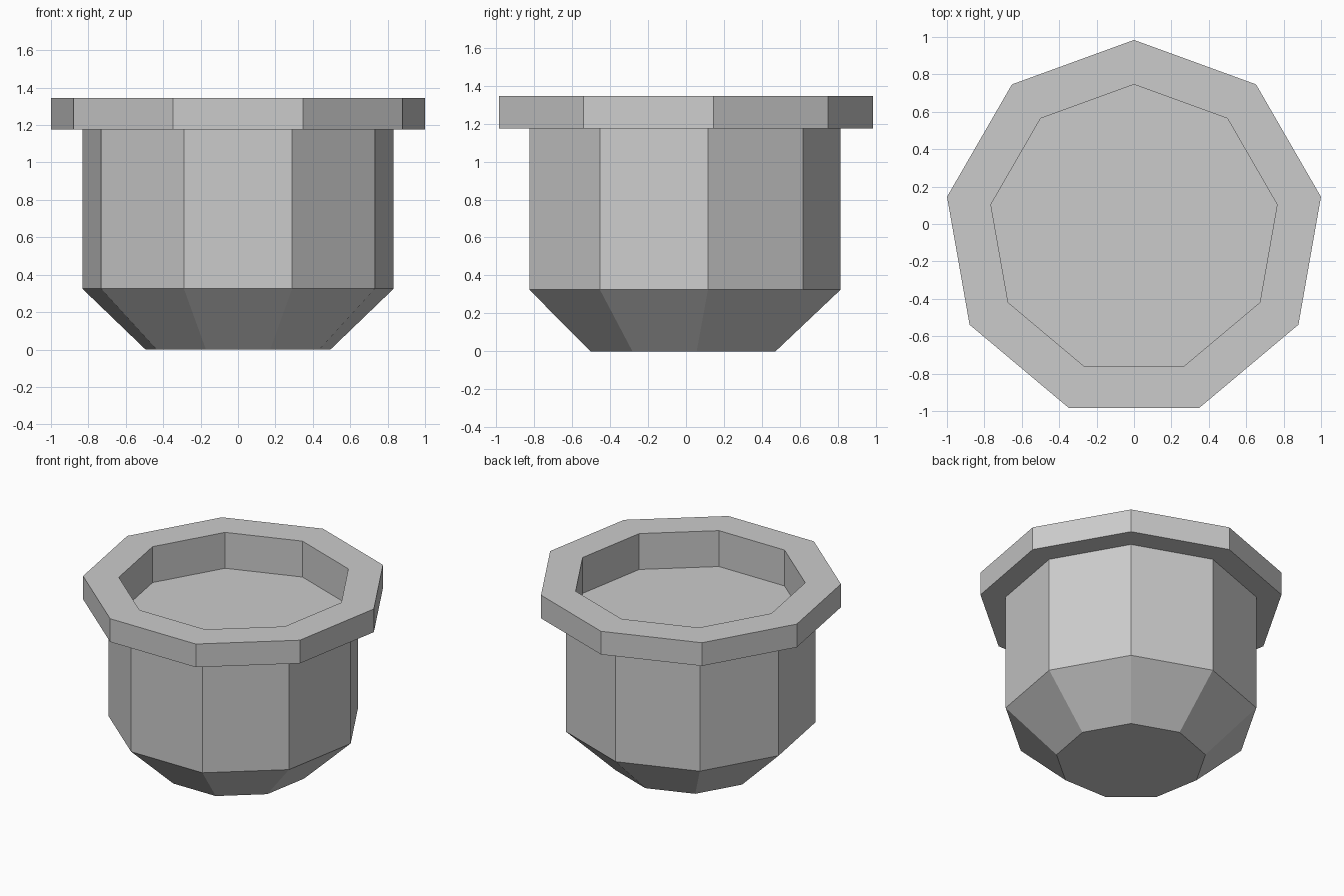
import bpy, bmesh
from math import cos, sin, tau, pi

if "Cube" in bpy.data.objects:
    bpy.data.objects.remove(bpy.data.objects["Cube"])

SIDES = 9
CENTRE_Y = -0.031

# Pot outline as (radius, height): base, taper, body, rim, hollow, sunken floor
PROFILE = [(0.502, 0.0), (0.845, 0.325), (0.845, 1.175), (1.015, 1.175),
           (1.015, 1.345), (0.777, 1.345), (0.777, 1.082)]


def lathe(name, profile):
    bm = bmesh.new()
    rings = []
    for r, z in profile:
        rings.append([bm.verts.new((r * cos(pi / 2 + tau * i / SIDES),
                                    r * sin(pi / 2 + tau * i / SIDES) + CENTRE_Y, z))
                      for i in range(SIDES)])
    # Side walls between neighbouring rings
    for low, high in zip(rings, rings[1:]):
        for i in range(SIDES):
            j = (i + 1) % SIDES
            bm.faces.new((low[i], low[j], high[j], high[i]))
    # Underside and sunken floor
    bm.faces.new(rings[0][::-1])
    bm.faces.new(rings[-1])
    bmesh.ops.recalc_face_normals(bm, faces=bm.faces)
    mesh = bpy.data.meshes.new(name)
    bm.to_mesh(mesh)
    bm.free()
    obj = bpy.data.objects.new(name, mesh)
    bpy.context.collection.objects.link(obj)
    return obj


lathe("flower_pot", PROFILE)
